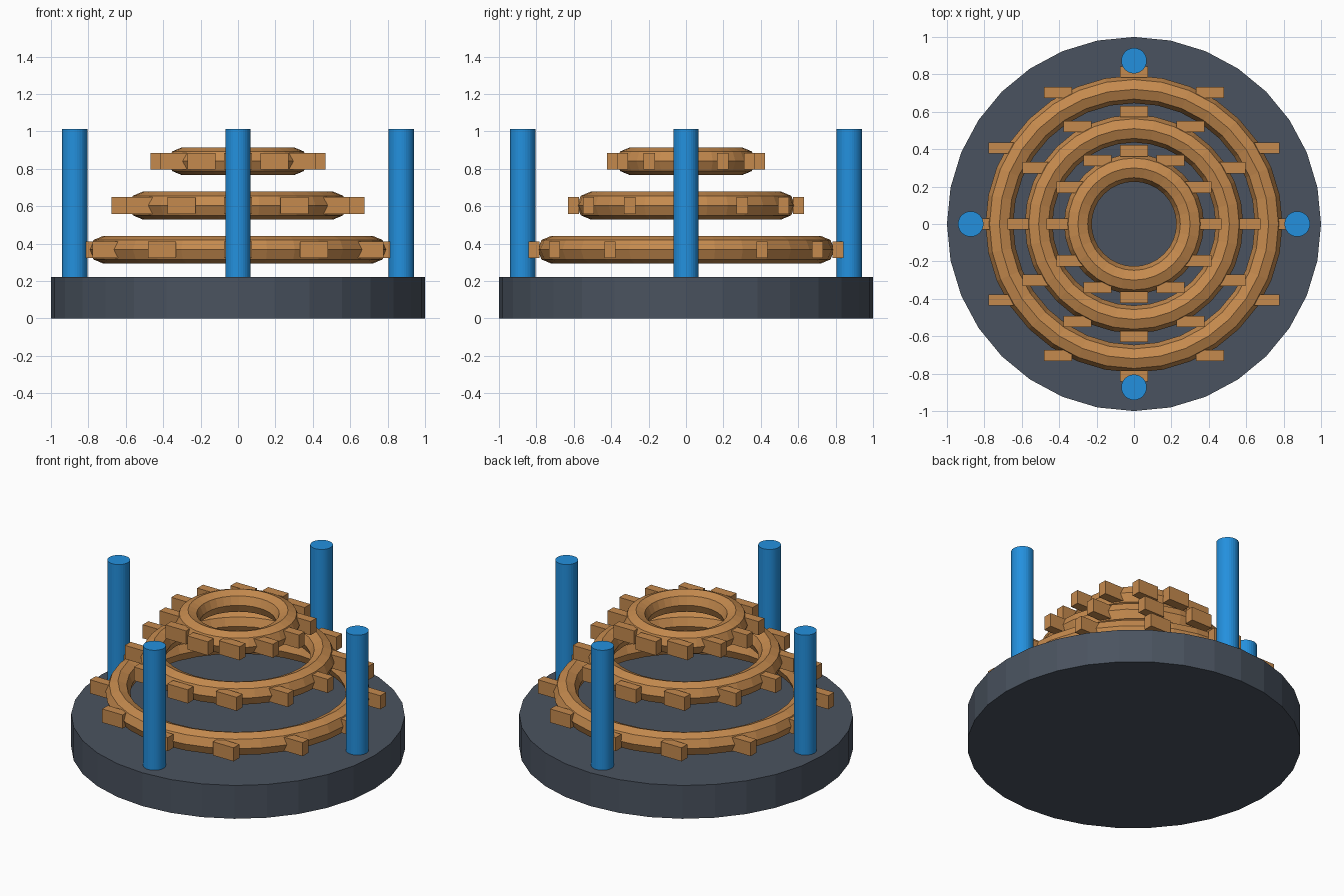
import bpy, math

if "Cube" in bpy.data.objects:
    bpy.data.objects.remove(bpy.data.objects["Cube"])


def material(name, rgb):
    m = bpy.data.materials.new(name)
    m.diffuse_color = (*rgb, 1)
    m.use_nodes = True
    m.node_tree.nodes["Principled BSDF"].inputs["Base Color"].default_value = m.diffuse_color
    return m


SLATE = material("slate", (0.068, 0.086, 0.115))
BLUE = material("blue", (0.017, 0.28, 0.73))
BRONZE = material("bronze", (0.56, 0.255, 0.076))


def finish(name, mat):
    ob = bpy.context.object
    ob.name = name
    ob.data.materials.append(mat)
    return ob


def cylinder(name, mat, radius, x, y, z0, z1, sides):
    bpy.ops.mesh.primitive_cylinder_add(vertices=sides, radius=radius, depth=z1 - z0,
                                        location=(x, y, (z0 + z1) / 2))
    return finish(name, mat)


# Round base plate
cylinder("base", SLATE, 1.0, 0, 0, 0, 0.22, 32)

# Four upright posts
for i in range(4):
    a = i * math.pi / 2
    cylinder(f"post_{i + 1}", BLUE, 0.068, 0.873 * math.cos(a), 0.873 * math.sin(a),
             0.22, 1.013, 32)

# Three stacked rings, each with twelve blocks that all face the same way
for level, (major, z) in enumerate([(0.72, 0.367), (0.51, 0.603), (0.30, 0.84)], 1):
    bpy.ops.mesh.primitive_torus_add(major_radius=major, minor_radius=0.074,
                                     major_segments=32, minor_segments=8,
                                     location=(0, 0, z))
    finish(f"ring_{level}", BRONZE)
    r = major + 0.092
    for k in range(12):
        a = k * math.pi / 6
        bpy.ops.mesh.primitive_cube_add(size=1, location=(r * math.cos(a), r * math.sin(a), z))
        block = finish(f"ring_{level}_tooth_{k + 1}", BRONZE)
        block.scale = (0.15, 0.06, 0.09)
